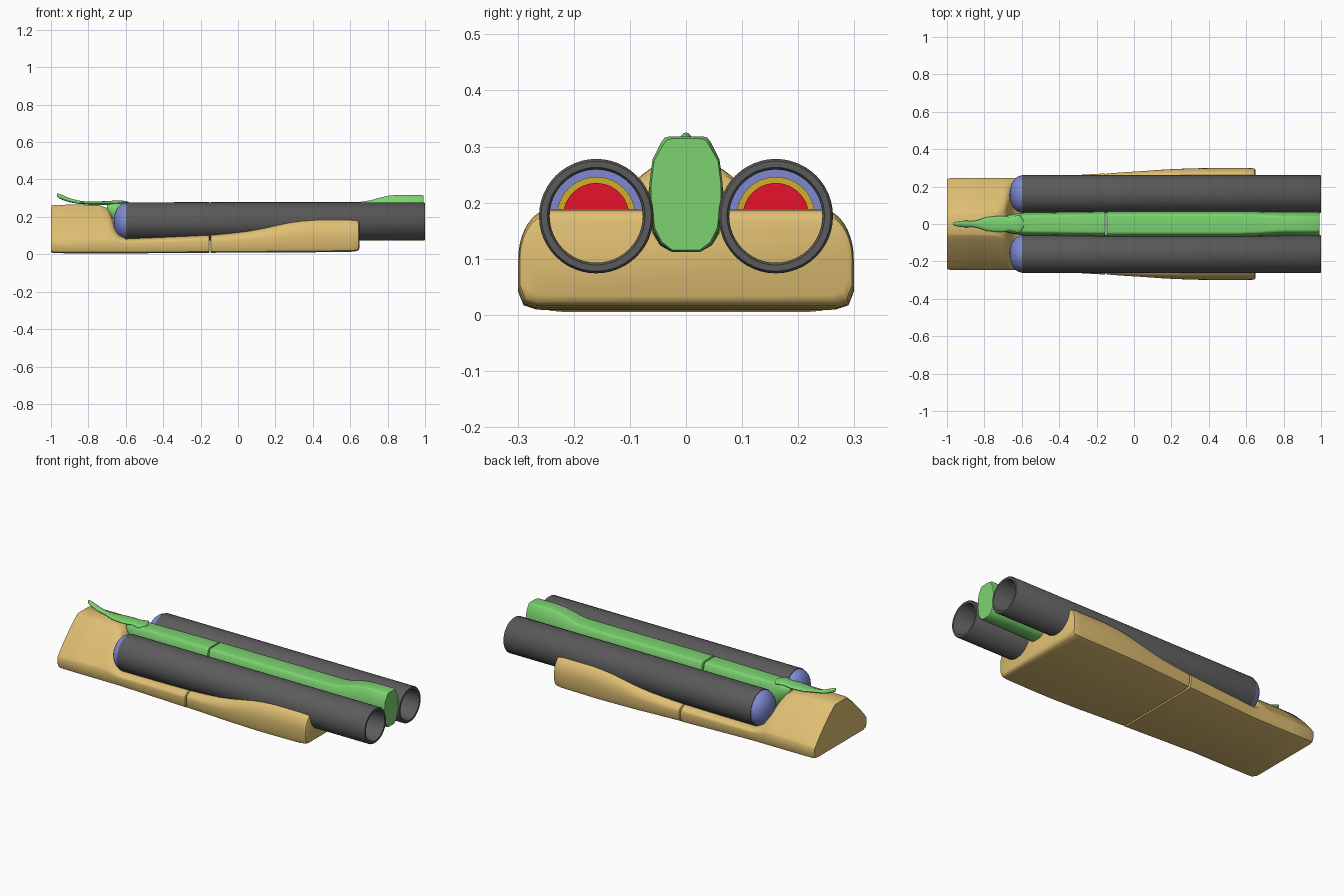
import bpy, bmesh, math

def material(name, rgb):
    m = bpy.data.materials.new(name)
    m.diffuse_color = (*rgb, 1)
    return m

TAN = material("tan wood", (0.74, 0.52, 0.17))
GREEN = material("green metal", (0.20, 0.65, 0.16))
GREY = material("dark grey", (0.105, 0.105, 0.105))
BLUE = material("blue", (0.21, 0.25, 0.65))
YELLOW = material("yellow", (0.65, 0.43, 0.02))
RED = material("red", (0.80, 0.006, 0.025))

def finish(bm, name, mat, angle=40):
    bmesh.ops.recalc_face_normals(bm, faces=bm.faces)
    me = bpy.data.meshes.new(name)
    bm.to_mesh(me)
    bm.free()
    me.materials.append(mat)
    ob = bpy.data.objects.new(name, me)
    bpy.context.collection.objects.link(ob)
    bpy.ops.object.select_all(action='DESELECT')
    ob.select_set(True)
    bpy.context.view_layer.objects.active = ob
    bpy.ops.object.shade_smooth_by_angle(angle=math.radians(angle))
    return ob

def loft(name, stations, mat, angle=40):
    """stations: list of (x, [(y, z), ...]) with equal point counts"""
    bm = bmesh.new()
    rings = [[bm.verts.new((x, y, z)) for y, z in pts] for x, pts in stations]
    n = len(rings[0])
    for a, b in zip(rings, rings[1:]):
        for i in range(n):
            j = (i + 1) % n
            bm.faces.new((a[i], a[j], b[j], b[i]))
    bm.faces.new(rings[0])
    bm.faces.new(rings[-1])
    return finish(bm, name, mat, angle)

def lathe(name, profile, y, z, mat, segs=48):
    """Spin an (x, radius) profile around the barrel axis"""
    bm = bmesh.new()
    vs = [bm.verts.new((x, y, z + r)) for x, r in profile]
    es = [bm.edges.new(p) for p in zip(vs, vs[1:])]
    bmesh.ops.spin(bm, geom=vs + es, cent=(0, y, z), axis=(1, 0, 0),
                   angle=2 * math.pi, steps=segs, use_duplicate=False)
    bmesh.ops.remove_doubles(bm, verts=bm.verts, dist=1e-5)
    return finish(bm, name, mat)

def mirrored(half):
    return half + [(-y, z) for y, z in reversed(half)]

def wood(x, w, zb, zs, wt, zt, e):
    """Flat bottom, upright side to zs, then a shoulder up to (wt, zt)"""
    half = [(w - .03, zb), (w - .009, zb + .007), (w, zb + .03)]
    for i in range(11):
        t = i / 10 * math.pi / 2
        half.append((wt + (w - wt) * max(math.cos(t), 0) ** e,
                     zs + (zt - zs) * math.sin(t) ** e))
    return (x, mirrored(half))

# Butt stock with ridge, falling to the flat receiver bed
rear = [(-1, .240, .012, .07, .05, .258, 1.8), (-.985, .245, .006, .075, .055, .264, 1.8),
        (-.85, .245, .005, .08, .055, .266, 1.8), (-.74, .245, .005, .08, .06, .262, 1.8),
        (-.70, .245, .005, .08, .07, .248, 1.7), (-.68, .245, .005, .075, .09, .215, 1.5),
        (-.66, .245, .005, .07, .12, .155, 1.3), (-.64, .245, .005, .065, .16, .11, 1.1),
        (-.60, .245, .005, .06, .20, .083, 1), (-.4, .256, .006, .065, .21, .091, 1),
        (-.2, .268, .007, .07, .22, .1, 1), (-.155, .270, .007, .07, .222, .102, 1),
        (-.152, .266, .011, .07, .22, .098, 1)]
loft("butt_stock", [wood(*s) for s in rear], TAN)

# Fore stock, swelling towards the front
fore = [(-.148, .266, .012, .07, .22, .098, 1), (-.145, .270, .008, .07, .222, .102, 1),
        (-.05, .277, .009, .07, .228, .112, 1), (.05, .283, .009, .075, .232, .124, 1),
        (.13, .289, .009, .08, .236, .14, 1), (.20, .293, .01, .085, .238, .158, 1),
        (.27, .296, .01, .09, .24, .174, 1), (.34, .298, .01, .095, .24, .184, 1),
        (.42, .299, .011, .1, .24, .189, 1), (.60, .299, .013, .1, .24, .189, 1),
        (.635, .298, .017, .1, .24, .186, 1), (.645, .296, .023, .1, .24, .18, 1),
        (.65, .288, .034, .1, .235, .168, 1)]
loft("fore_stock", [wood(*s) for s in fore], TAN)

# Two hollow barrels, breech domes and loaded shells
CY, CZ = .16, .176
dome = [(-.6 - .065 * math.sin(a), .099 * max(math.cos(a), 0))
        for a in [i / 10 * math.pi / 2 for i in range(11)]]
for side, y in (("right", -CY), ("left", CY)):
    lathe(side + "_barrel", [(-.6, .084), (-.6, .102), (.995, .102), (1, .098),
                             (1, .087), (.995, .083), (-.6, .083), (-.6, .084)], y, CZ, GREY)
    lathe(side + "_breech_dome", [(-.585, 0), (-.585, .0835), (-.6, .0835)] + dome, y, CZ, BLUE)
    lathe(side + "_shell_rim", [(-.59, 0), (-.59, .07), (-.578, .07), (-.578, 0)], y, CZ, YELLOW)
    lathe(side + "_shell", [(-.58, 0), (-.58, .059), (-.55, .059), (-.55, 0)], y, CZ, RED)

# Centre rib between the barrels, in two lengths
def rib_section(x, w, zb, zt, tw):
    h = zt - zb
    half = [(.025, zb), (w * .7, zb + .07 * h), (w * .9, zb + .2 * h), (w, zb + .45 * h),
            (w, zb + .6 * h), (w * .92, zb + .8 * h), (tw + .006, zt - .01), (tw, zt - .002),
            (tw - .008, zt)]
    return (x, mirrored(half))

loft("rear_rib", [rib_section(*s) for s in [
    (-.70, .035, .235, .272, .025), (-.68, .045, .20, .275, .03), (-.65, .052, .17, .276, .036),
    (-.60, .060, .125, .277, .042), (-.2, .066, .112, .279, .047),
    (-.155, .066, .112, .279, .047), (-.152, .060, .118, .272, .042)]], GREEN)
loft("front_rib", [rib_section(*s) for s in [
    (-.148, .062, .118, .272, .044), (-.145, .068, .112, .279, .05), (.55, .068, .112, .279, .05),
    (.66, .066, .112, .281, .046), (.71, .065, .112, .289, .043), (.76, .065, .112, .303, .04),
    (.81, .065, .112, .314, .038), (.86, .065, .112, .318, .038), (.98, .065, .112, .318, .038),
    (.992, .062, .116, .314, .034)]], GREEN)

# Opening lever, with a curled thumb end
def oval(x, w, z, h):
    return (x, [(w * math.cos(i * math.pi / 8), z + h * math.sin(i * math.pi / 8))
                for i in range(16)])

loft("top_lever", [oval(*s) for s in [
    (-.968, .004, .318, .006), (-.96, .010, .313, .012), (-.94, .014, .304, .013),
    (-.90, .018, .289, .011), (-.86, .016, .280, .009), (-.83, .022, .276, .008),
    (-.79, .036, .273, .009), (-.74, .042, .273, .010), (-.70, .044, .274, .011),
    (-.66, .036, .275, .012), (-.63, .044, .276, .012), (-.61, .050, .276, .010),
    (-.585, .006, .276, .006)]], GREEN, 50)
